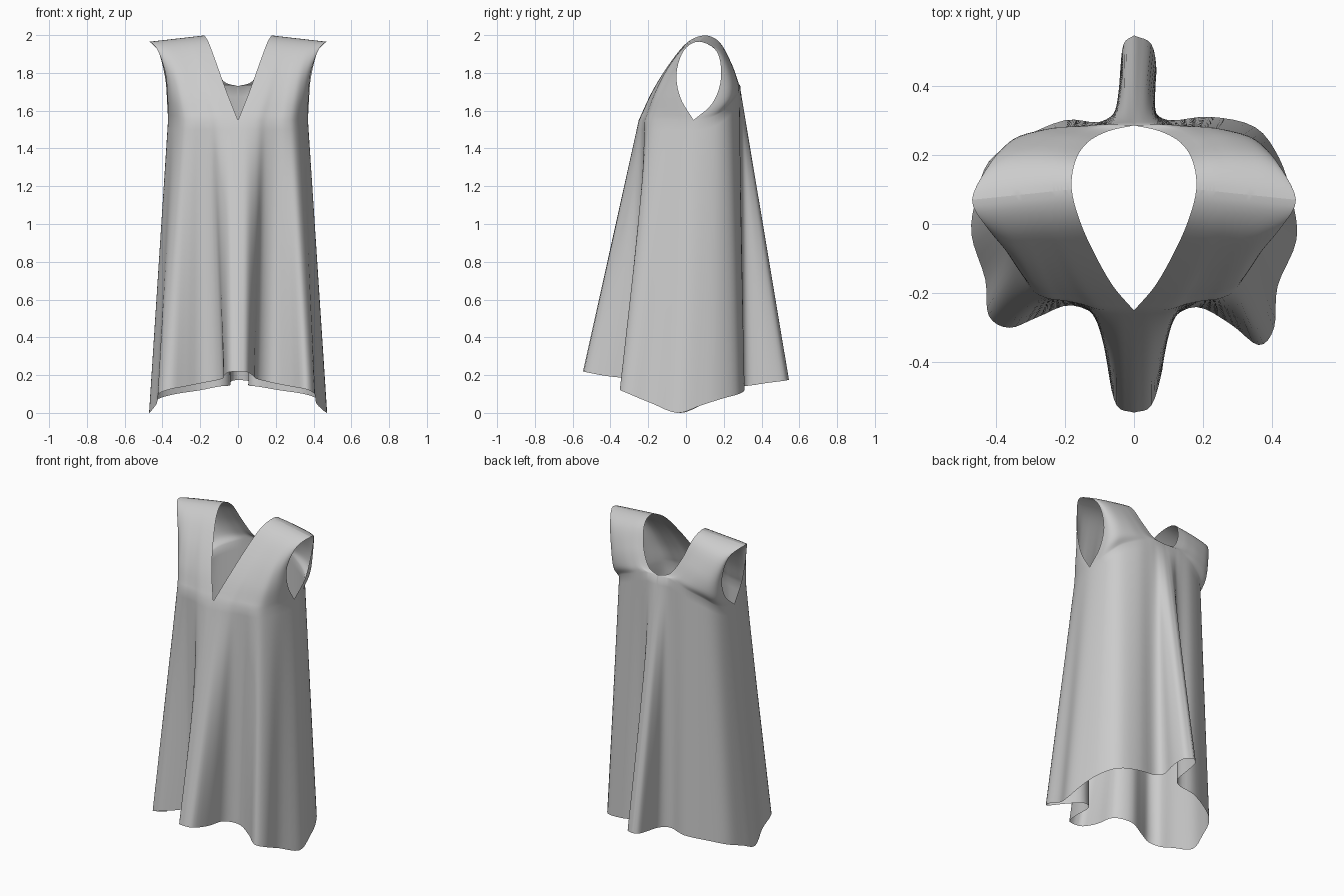
import bpy, bmesh
from mathutils import Vector

if "Cube" in bpy.data.objects:
    bpy.data.objects.remove(bpy.data.objects["Cube"])

# Hem outline, right half: front centre -> side -> back centre
HEM_R = [(0, -.545, .22), (.05, -.525, .215), (.082, -.42, .195), (.1, -.29, .18), (.18, -.24, .16),
         (.28, -.29, .14), (.36, -.35, .125), (.405, -.30, .1), (.415, -.18, .05), (.47, -.045, 0),
         (.455, .08, .04), (.42, .19, .075), (.35, .28, .1), (.22, .31, .12), (.1, .30, .14),
         (.055, .34, .145), (.065, .44, .16), (.05, .52, .17), (0, .545, .175)]
# Left half (mirrored x), same heights, shallower side fold
HEM_L = [(0, -.545), (.05, -.525), (.075, -.42), (.085, -.29), (.18, -.235), (.28, -.27), (.36, -.3),
         (.42, -.265), (.43, -.16), (.47, -.03), (.455, .08), (.42, .18), (.33, .245), (.2, .3),
         (.1, .295), (.045, .34), (.04, .44), (.03, .52), (0, .545)]
HEM_L = [(x, y, r[2]) for (x, y), r in zip(HEM_L, HEM_R)]
# Chest outline at armpit height, same columns
CHEST = [(0, -.25), (.05, -.25), (.105, -.246), (.15, -.232), (.2, -.222), (.25, -.215), (.295, -.19),
         (.33, -.13), (.355, -.055), (.37, .04), (.363, .13), (.338, .195), (.29, .24), (.2, .276),
         (.12, .286), (.08, .287), (.05, .287), (.024, .286), (0, .285)]
SIDE = 9
# Neck and armhole edges, rounding over into the shoulder line
NECK_F = [(0, -.25, 1.55), (.06, -.18, 1.7), (.112, -.09, 1.845), (.155, .005, 1.96), (.18, .1, 1.998)]
NECK_B = [(0, .285, 1.73), (.075, .268, 1.755), (.135, .235, 1.85), (.17, .18, 1.96), (.18, .1, 1.998)]
ARM_F = [(.37, .04, 1.55), (.373, -.03, 1.67), (.385, -.05, 1.8), (.425, -.01, 1.92), (.468, .07, 1.965)]
ARM_B = [(.37, .04, 1.55), (.375, .14, 1.64), (.385, .185, 1.77), (.42, .165, 1.91), (.468, .07, 1.965)]


def spline(pts, t, beyond=None):
    """Catmull-Rom point at t measured in control point index."""
    n = len(pts) - 1
    i = min(int(t), n - 1)
    f = t - i
    p = [Vector(q) for q in pts]
    b, c = p[i], p[i + 1]
    a = p[i - 1] if i else 2 * b - c
    d = p[i + 2] if i + 2 <= n else (Vector(beyond) if beyond else 2 * c - b)
    return .5 * (2 * b + (c - a) * f + (2 * a - 5 * b + 4 * c - d) * f ** 2
                 + (3 * b - a - 3 * c + d) * f ** 3)


def chest_z(i):
    f = min(max((i - SIDE) / 6, 0), 1)
    return 1.55 + .18 * f * f * (3 - 2 * f)


YOKE = [(x, y, chest_z(i)) for i, (x, y) in enumerate(CHEST)]
SUB, SKIRT_ROWS, TOP_ROWS = 4, 28, 20
bm = bmesh.new()


def add_grid(rows):
    vs = [[bm.verts.new(p) for p in r] for r in rows]
    for r0, r1 in zip(vs, vs[1:]):
        for j in range(len(r0) - 1):
            bm.faces.new((r0[j], r0[j + 1], r1[j + 1], r1[j]))


def build_half(hem, sign):
    flip = lambda p: Vector((p.x * sign, p.y, p.z))
    # Flared skirt from hem to chest
    ts = [k / SUB for k in range((len(hem) - 1) * SUB + 1)]
    add_grid([[flip(spline(hem, t).lerp(spline(YOKE, t), r / SKIRT_ROWS)) for t in ts]
              for r in range(SKIRT_ROWS + 1)])
    # Front and back yokes, each from neck edge to armhole edge
    front = (NECK_F, ARM_F, NECK_B[3], ARM_B[3], 2, [t for t in ts if t <= SIDE])
    back = (NECK_B, ARM_B, NECK_F[3], ARM_F[3], 1.6, [t for t in ts if t >= SIDE])
    for neck, arm, neck_on, arm_on, fade, cols in (front, back):
        n0, a0 = Vector(neck[0]), Vector(arm[0])
        rows = []
        for r in range(TOP_ROWS + 1):
            s = r / TOP_ROWS
            n, a = spline(neck, s * 4, neck_on), spline(arm, s * 4, arm_on)
            row = []
            for t in cols:
                base = spline(YOKE, t)
                u = min(max(base.x / .37, 0), 1)
                bulge = (base - n0.lerp(a0, u)) * (1 - s) ** fade
                row.append(flip(n.lerp(a, u) + bulge))
            rows.append(row)
        add_grid(rows)


build_half(HEM_R, 1)
build_half(HEM_L, -1)
bmesh.ops.remove_doubles(bm, verts=bm.verts, dist=.0005)
bmesh.ops.recalc_face_normals(bm, faces=bm.faces)

# Sleeveless dress
mesh = bpy.data.meshes.new("dress")
bm.to_mesh(mesh)
bm.free()
mesh.shade_smooth()
dress = bpy.data.objects.new("dress", mesh)
bpy.context.collection.objects.link(dress)
